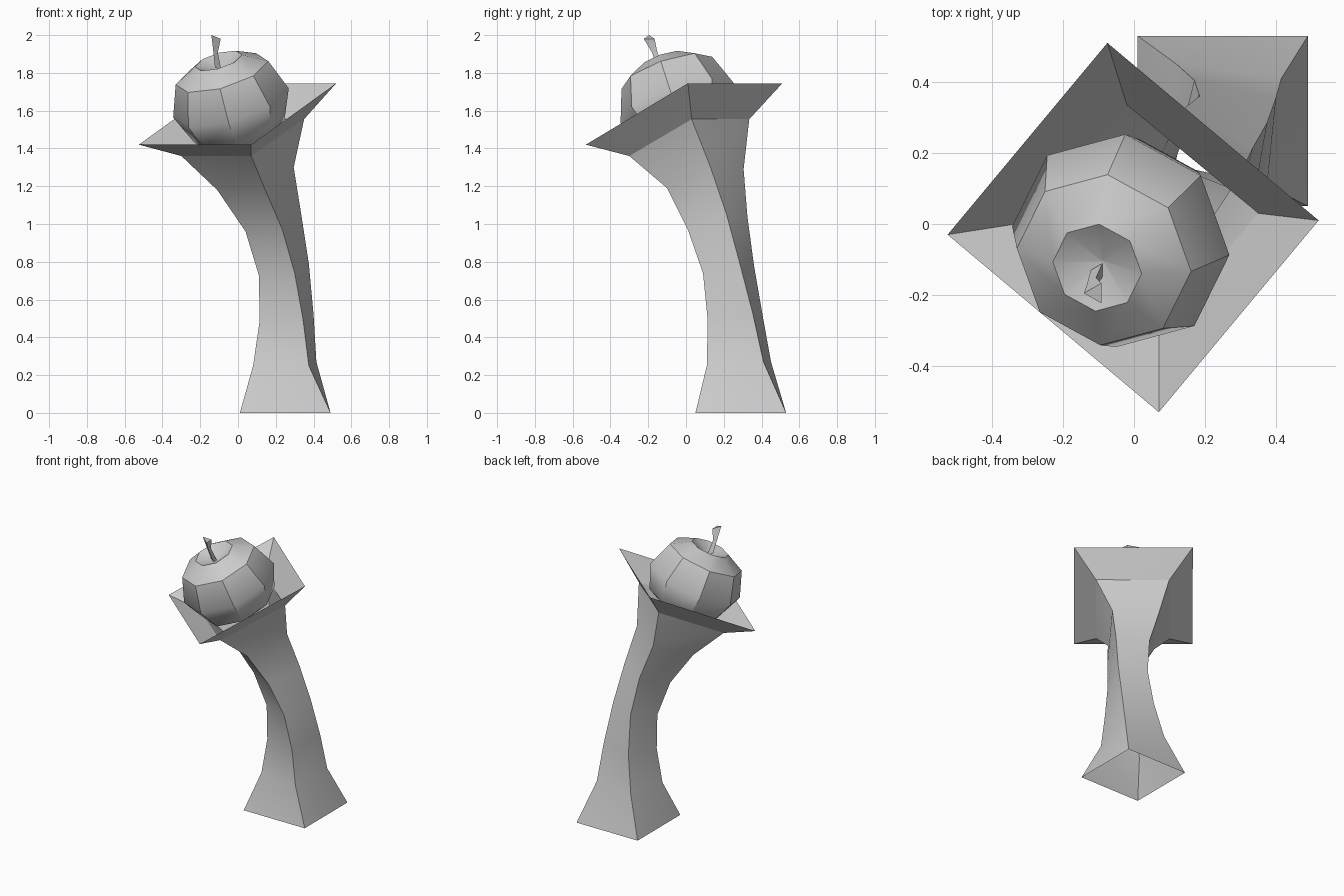
import bpy, math
from mathutils import Vector

if "Cube" in bpy.data.objects:
    bpy.data.objects.remove(bpy.data.objects["Cube"])

grey = bpy.data.materials.new("stone_grey")
grey.diffuse_color = (0.6, 0.6, 0.6, 1)
grey.use_nodes = True
grey.node_tree.nodes["Principled BSDF"].inputs["Base Color"].default_value = grey.diffuse_color


def build(name, rings, cap_start=False, cap_end=False, angle=30):
    """Loft a surface through closed rings with equal point counts."""
    n = len(rings[0])
    verts = [p for ring in rings for p in ring]
    faces = []
    for i in range(len(rings) - 1):
        for j in range(n):
            a, b = i * n + j, i * n + (j + 1) % n
            faces += [(a, b, b + n), (a, b + n, a + n)]
    if cap_start:
        faces.append(tuple(reversed(range(n))))
    if cap_end:
        faces.append(tuple(range(len(verts) - n, len(verts))))
    mesh = bpy.data.meshes.new(name)
    mesh.from_pydata(verts, [], faces)
    mesh.materials.append(grey)
    obj = bpy.data.objects.new(name, mesh)
    bpy.context.collection.objects.link(obj)
    bpy.ops.object.select_all(action='DESELECT')
    obj.select_set(True)
    bpy.context.view_layer.objects.active = obj
    bpy.ops.object.shade_smooth_by_angle(angle=math.radians(angle))
    return obj


# twisting square column, open at both ends, flaring into a tilted dish
# each row: front left, front right, back right; the fourth corner completes the square
sections = [
    ((0.01, 0.05, 0), (0.49, 0.05, 0), (0.49, 0.53, 0)),
    ((0.08, 0.15, 0.25), (0.375, 0.11, 0.25), (0.415, 0.41, 0.27)),
    ((0.115, 0.165, 0.49), (0.345, 0.115, 0.49), (0.40, 0.355, 0.52)),
    ((0.11, 0.165, 0.73), (0.30, 0.09, 0.74), (0.375, 0.285, 0.79)),
    ((0.04, 0.12, 0.96), (0.235, 0.01, 0.97), (0.335, 0.215, 1.05)),
    ((-0.11, 0.075, 1.18), (0.14, -0.10, 1.19), (0.295, 0.13, 1.30)),
    ((-0.30, 0.005, 1.36), (0.07, -0.30, 1.36), (0.35, 0.03, 1.555)),
    ((-0.525, -0.03, 1.42), (0.07, -0.53, 1.42), (0.52, 0.01, 1.745)),
]
rings = []
for row in sections:
    fl, fr, br = map(Vector, row)
    rings.append([fl, fr, br, fl + br - fr])
build("column", rings[:7])
build("dish", rings[6:])

# eight-sided fruit leaning with the dish
profile = [(0.005, -0.22), (0.12, -0.24), (0.25, -0.17), (0.318, -0.01),
           (0.255, 0.165), (0.13, 0.235), (0.005, 0.18)]
turn = Vector((0, 0, 1)).rotation_difference(Vector((-0.27, -0.31, 0.91)))
centre = Vector((-0.04, -0.05, 1.65))
fruit = []
for r, h in profile:
    fruit.append([centre + turn @ Vector((r * math.cos(a), r * math.sin(a), h))
                  for a in (math.radians(45 * k - 5) for k in range(8))])
build("fruit", fruit, True, True, 40)

# three-sided stem, flared at the tip
stem = []
for x, y, z, r in [(-0.10, -0.13, 1.82, 0.022), (-0.115, -0.165, 1.91, 0.016),
                   (-0.108, -0.195, 1.987, 0.033)]:
    stem.append([Vector((x + r * math.cos(a), y + r * math.sin(a), z - 0.4 * r * math.cos(a)))
                 for a in (math.radians(120 * k + 60) for k in range(3))])
build("stem", stem, True, True, 30)
